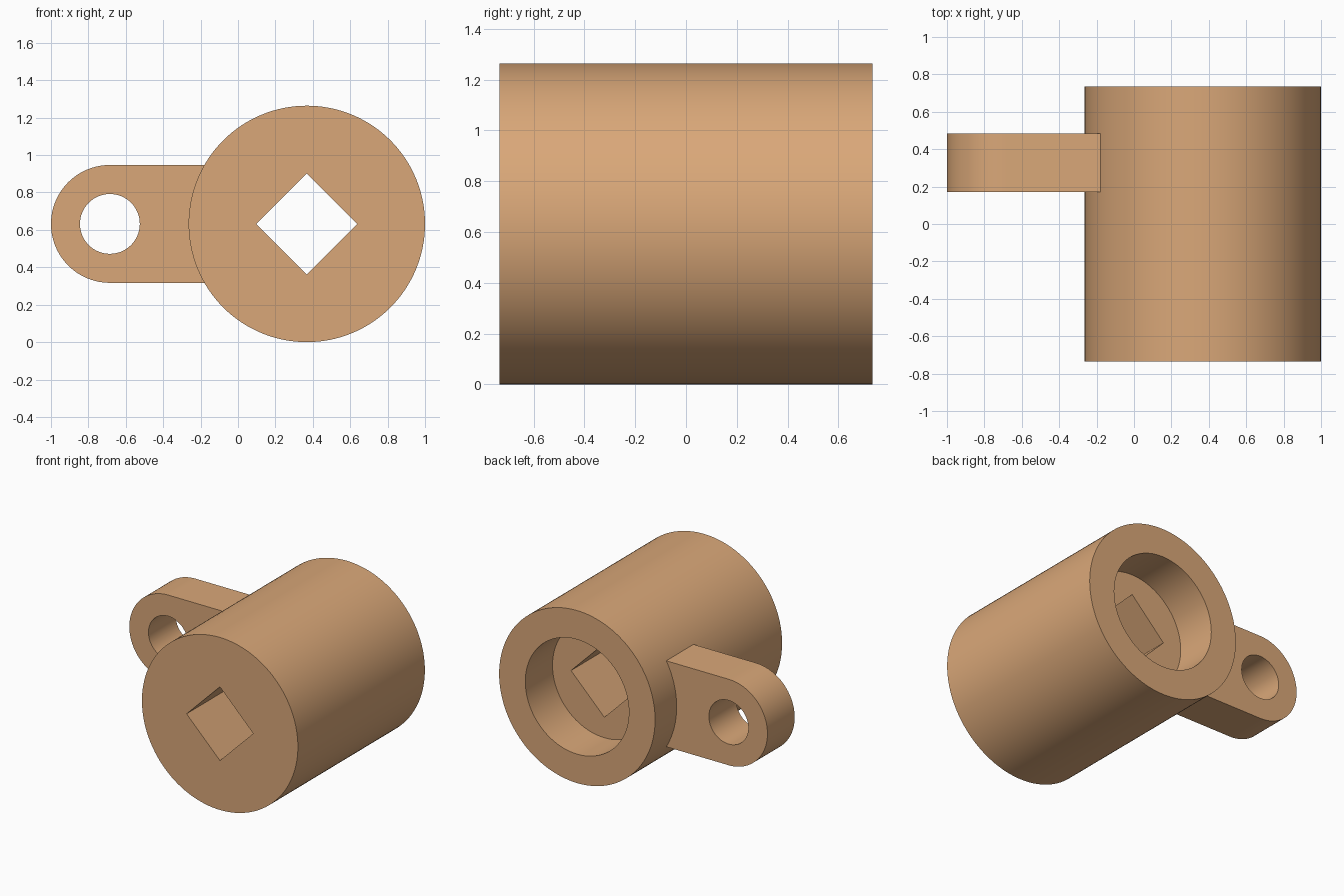
import bpy
import math

if "Cube" in bpy.data.objects:
    bpy.data.objects.remove(bpy.data.objects["Cube"])

CX, CZ, R = 0.368, 0.632, 0.632     # barrel axis and radius
HALF = 0.735                        # half barrel length
TX, TR = -0.685, 0.315              # lug eye centre and radius


def arc(x, r, n, a0=0.0, a1=2 * math.pi, closed=True):
    """Points on an arc in the XZ plane at the axis height."""
    steps = n if closed else n - 1
    return [(x + r * math.cos(a0 + (a1 - a0) * i / steps),
             CZ + r * math.sin(a0 + (a1 - a0) * i / steps)) for i in range(n)]


def prism(name, pts, y0, y1):
    """Extrude a counter-clockwise XZ profile from y0 to y1."""
    n = len(pts)
    verts = [(x, y0, z) for x, z in pts] + [(x, y1, z) for x, z in pts]
    faces = [tuple(range(n)), tuple(range(2 * n - 1, n - 1, -1))]
    faces += [(i, i + n, (i + 1) % n + n, (i + 1) % n) for i in range(n)]
    mesh = bpy.data.meshes.new(name)
    mesh.from_pydata(verts, [], faces)
    obj = bpy.data.objects.new(name, mesh)
    bpy.context.collection.objects.link(obj)
    return obj


def combine(target, other, operation):
    """Apply an exact boolean, then discard the helper."""
    other.hide_render = True
    mod = target.modifiers.new(operation, 'BOOLEAN')
    mod.operation, mod.object, mod.solver = operation, other, 'EXACT'
    bpy.context.view_layer.objects.active = target
    bpy.ops.object.modifier_apply(modifier=mod.name)
    bpy.data.objects.remove(other)


# Barrel
body = prism("barrel_with_lug", arc(CX, R, 128), -HALF, HALF)

# Side lug with rounded end, sunk into the barrel wall
lug_profile = arc(TX, TR, 49, math.pi / 2, 1.5 * math.pi, False)
lug_profile += [(-0.12, CZ - TR), (-0.12, CZ + TR)]
combine(body, prism("lug", lug_profile, 0.17, 0.485), 'UNION')

# Lug eye, square drive hole turned on its corner, round rear recess
combine(body, prism("eye_cutter", arc(TX, 0.16, 64), 0.0, 0.7), 'DIFFERENCE')
combine(body, prism("drive_cutter", arc(CX, 0.27, 4), -1, 1), 'DIFFERENCE')
combine(body, prism("recess_cutter", arc(CX, 0.42, 96), HALF - 0.315, 1), 'DIFFERENCE')

# Tan finish and smooth curved walls
mat = bpy.data.materials.new("tan")
mat.diffuse_color = (0.70, 0.39, 0.19, 1)
mat.use_nodes = True
mat.node_tree.nodes["Principled BSDF"].inputs["Base Color"].default_value = mat.diffuse_color
body.data.materials.clear()
body.data.materials.append(mat)
body.select_set(True)
bpy.context.view_layer.objects.active = body
bpy.ops.object.shade_smooth_by_angle(angle=math.radians(30))
